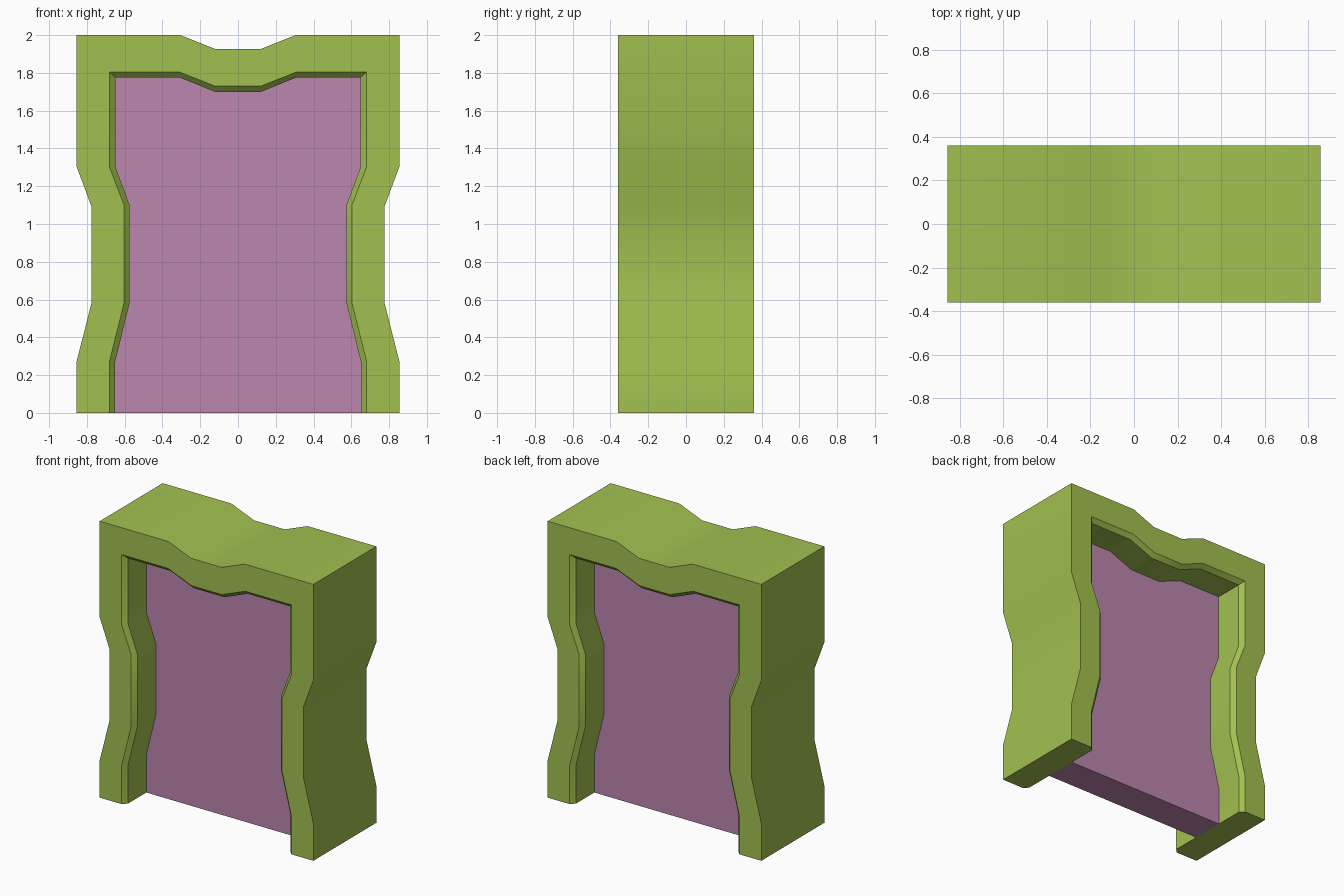
import bpy, bmesh, math

if "Cube" in bpy.data.objects:
    bpy.data.objects.remove(bpy.data.objects["Cube"])

HALF = 0.36      # half depth of the frame
CHAMFER = 0.03   # inner edge chamfer
PANEL = 0.12     # half thickness of the panel

# Right-hand half profiles (x, z), from the floor up to the notch in the top
outer = [(0.855, 0), (0.855, 0.27), (0.775, 0.585), (0.775, 1.09),
         (0.855, 1.305), (0.855, 2.0), (0.305, 2.0), (0.122, 1.927)]
inner = [(0.68, 0), (0.68, 0.275), (0.603, 0.585), (0.603, 1.10),
         (0.68, 1.30), (0.68, 1.805), (0.31, 1.805), (0.122, 1.73)]
reveal = [(0.65, 0), (0.65, 0.275), (0.574, 0.58), (0.574, 1.10),
          (0.648, 1.30), (0.648, 1.775), (0.308, 1.775), (0.122, 1.70)]


def mirrored(half):
    return half + [(-x, z) for x, z in reversed(half)]


def material(name, color):
    mat = bpy.data.materials.new(name)
    mat.diffuse_color = (*color, 1)
    mat.use_nodes = True
    mat.node_tree.nodes["Principled BSDF"].inputs["Base Color"].default_value = mat.diffuse_color
    return mat


def finish(bm, name, mat):
    bmesh.ops.recalc_face_normals(bm, faces=bm.faces)
    mesh = bpy.data.meshes.new(name)
    bm.to_mesh(mesh)
    bm.free()
    mesh.materials.append(mat)
    obj = bpy.data.objects.new(name, mesh)
    bpy.context.collection.objects.link(obj)
    bpy.ops.object.select_all(action='DESELECT')
    obj.select_set(True)
    bpy.context.view_layer.objects.active = obj
    bpy.ops.object.shade_smooth_by_angle(angle=math.radians(30))
    return obj


def ring(bm, profile, y):
    return [bm.verts.new((x, y, z)) for x, z in mirrored(profile)]


def skin(bm, a, b, closed=False):
    n = len(a)
    for i in range(n if closed else n - 1):
        j = (i + 1) % n
        bm.faces.new((a[i], a[j], b[j], b[i]))


# Door frame: six rails running up, over and down, with capped feet
bm = bmesh.new()
rails = [ring(bm, p, y) for p, y in (
    (outer, -HALF), (inner, -HALF), (reveal, CHAMFER - HALF),
    (reveal, HALF - CHAMFER), (inner, HALF), (outer, HALF))]
for i, rail in enumerate(rails):
    skin(bm, rail, rails[(i + 1) % len(rails)])
for end in (0, -1):
    bm.faces.new([rail[end] for rail in rails])
finish(bm, "door_frame", material("frame_green", (0.36, 0.53, 0.08)))

# Door panel filling the opening
bm = bmesh.new()
front, back = ring(bm, reveal, -PANEL), ring(bm, reveal, PANEL)
skin(bm, front, back, closed=True)
bm.faces.new(front)
bm.faces.new(back)
finish(bm, "door_panel", material("panel_mauve", (0.50, 0.24, 0.42)))
